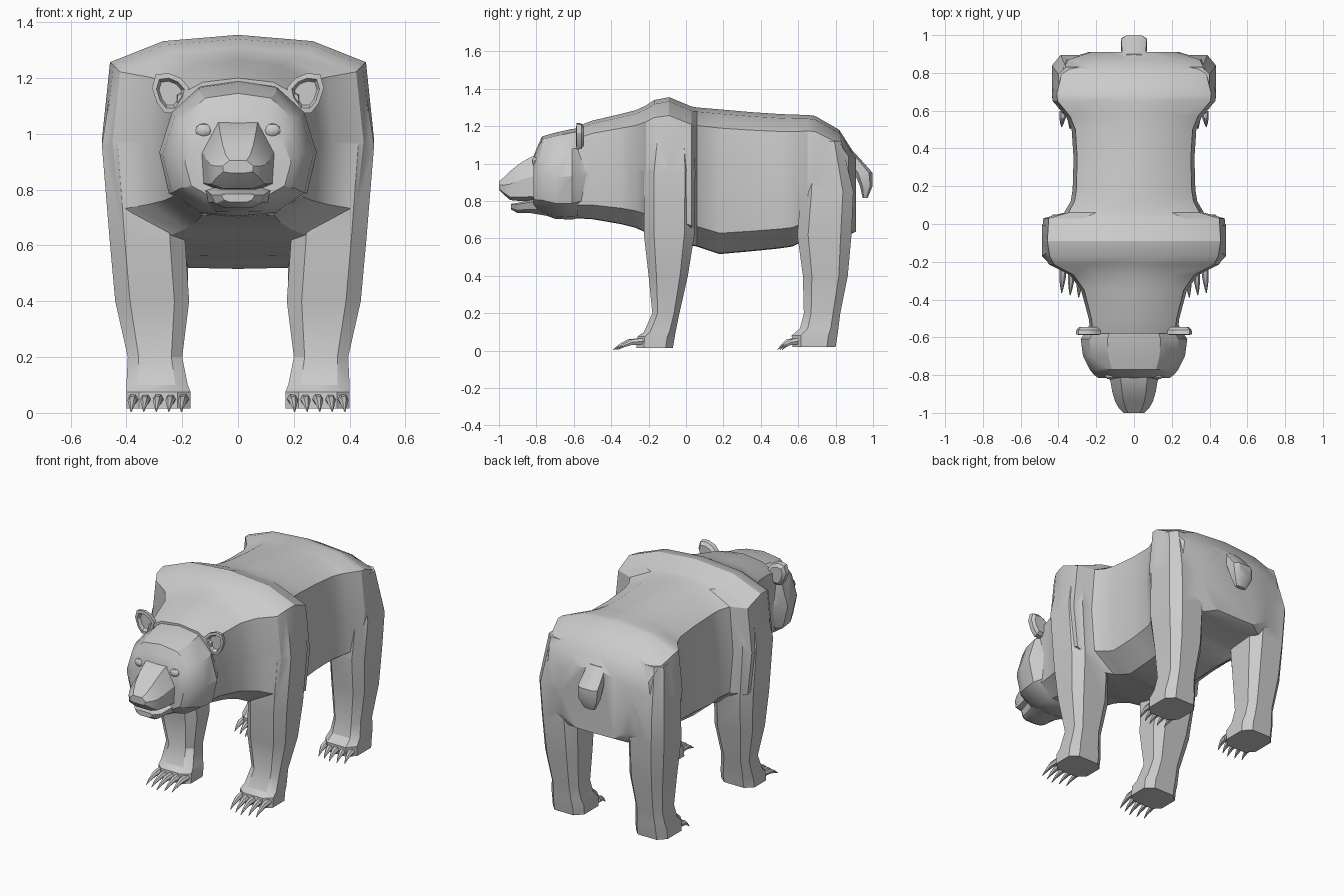
import bpy, bmesh, math
from mathutils import Vector

if "Cube" in bpy.data.objects:
    bpy.data.objects.remove(bpy.data.objects["Cube"])


def loft(name, rings):
    """Skin a list of equal-length point rings and close both ends."""
    bm = bmesh.new()
    vr = [[bm.verts.new(p) for p in r] for r in rings]
    n = len(vr[0])
    for a, b in zip(vr, vr[1:]):
        for i in range(n):
            j = (i + 1) % n
            bm.faces.new((a[i], a[j], b[j], b[i]))
    bm.faces.new(vr[0])
    bm.faces.new(vr[-1])
    bmesh.ops.recalc_face_normals(bm, faces=bm.faces)
    me = bpy.data.meshes.new(name)
    bm.to_mesh(me)
    bm.free()
    ob = bpy.data.objects.new(name, me)
    bpy.context.collection.objects.link(ob)
    return ob


def section(profile, y, zb, zt, hw):
    """Symmetric cross-section at y from a right-half profile (u, v), top to bottom."""
    right = [(u * hw, y, zb + v * (zt - zb)) for u, v in profile]
    return right + [(-x, yy, z) for x, yy, z in reversed(right[1:-1])]


def block(z, x0, x1, y0, y1, s=1, c=0.2):
    """Horizontal rectangle with chamfered corners."""
    cx, cy = c * (x1 - x0), c * (y1 - y0)
    pts = [(x0 + cx, y0), (x1 - cx, y0), (x1, y0 + cy), (x1, y1 - cy),
           (x1 - cx, y1), (x0 + cx, y1), (x0, y1 - cy), (x0, y0 + cy)]
    return [(s * x, y, z) for x, y in pts]


def smooth(ob, angle=30):
    bpy.ops.object.select_all(action='DESELECT')
    bpy.context.view_layer.objects.active = ob
    ob.select_set(True)
    bpy.ops.object.shade_smooth_by_angle(angle=math.radians(angle))


def unite(target, other):
    m = target.modifiers.new("union", 'BOOLEAN')
    m.operation, m.solver, m.object = 'UNION', 'EXACT', other
    bpy.context.view_layer.objects.active = target
    bpy.ops.object.modifier_apply(modifier=m.name)
    bpy.data.objects.remove(other)


BOXY = [(0, 1), (.55, .97), (.94, .87), (1, .5), (.94, .14), (.55, 0), (0, -.005)]
ROUND = [(0, 1), (.5, .96), (.84, .78), (1, .48), (.88, .18), (.5, .03), (0, 0)]

# torso: neck, shoulders, barrel and rump (y, bottom, top, half width)
body = loft("body", [section(BOXY, *r) for r in [
    (-.58, .71, 1.20, .23), (-.50, .705, 1.23, .24), (-.35, .68, 1.265, .28),
    (-.27, .66, 1.285, .34), (-.215, .635, 1.31, .45), (-.17, .62, 1.34, .475),
    (-.09, .60, 1.355, .488), (.03, .565, 1.305, .48), (.06, .56, 1.30, .37),
    (.12, .54, 1.295, .335), (.18, .52, 1.29, .325), (.35, .535, 1.275, .32),
    (.50, .55, 1.265, .33), (.57, .56, 1.262, .36), (.65, .60, 1.26, .43),
    (.69, .61, 1.255, .435), (.82, .62, 1.18, .40), (.87, .62, 1.10, .37),
    (.91, .64, 1.04, .24)]])

# head
unite(body, loft("head", [section(ROUND, *r) for r in [
    (-.50, .73, 1.20, .22), (-.57, .71, 1.19, .255), (-.61, .70, 1.185, .282),
    (-.70, .705, 1.165, .27), (-.77, .73, 1.145, .235), (-.795, .745, 1.09, .215),
    (-.815, .765, 1.04, .19)]]))

# legs (z, inner x, outer x, front y, back y)
FRONT = [(1.2, .2, .45, -.19, .03), (.96, .2, .488, -.225, .05),
         (.62, .19, .46, -.225, .045), (.4, .175, .44, -.2, .01),
         (.2, .2, .395, -.18, -.035), (.1, .18, .40, -.225, -.055),
         (.075, .17, .40, -.26, -.06), (.015, .17, .40, -.265, -.07)]
HIND = [(1.12, .2, .40, .645, .83), (.85, .2, .435, .615, .895),
        (.62, .18, .425, .595, .885), (.4, .18, .41, .625, .865),
        (.2, .20, .385, .63, .825), (.12, .19, .395, .61, .815),
        (.08, .18, .40, .565, .81), (.02, .18, .40, .57, .80)]
for s in (1, -1):
    for rings in (FRONT, HIND):
        unite(body, loft("leg", [block(*r, s) for r in rings]))

# tail
unite(body, loft("tail", [block(z, -w, w, y0, y1) for z, w, y0, y1 in [
    (1.06, .06, .83, .90), (.95, .068, .90, .998), (.88, .065, .93, .998),
    (.815, .035, .945, .97)]]))
smooth(body)

# muzzle with nose tip, and lower jaw
MUZZLE = [(0, 1), (.55, 1), (1, .55), (.95, .1), (.5, 0), (0, 0)]
smooth(loft("muzzle", [section(MUZZLE, *r) for r in [
    (-.78, .79, 1.05, .14), (-.83, .80, 1.035, .125), (-.89, .80, 1.0, .115),
    (-.94, .805, .96, .10), (-.975, .835, .925, .08), (-1.0, .86, .905, .055)]]))
JAW = [(0, 1), (.7, 1), (1, .85), (.85, .3), (.5, 0), (0, 0)]
smooth(loft("lower_jaw", [section(JAW, *r) for r in [
    (-.74, .72, .82, .15), (-.83, .735, .805, .11), (-.90, .735, .79, .095),
    (-.935, .755, .785, .06)]]))

EAR = [(.185, 1.125), (.175, 1.165), (.205, 1.20), (.25, 1.218), (.295, 1.212),
       (.308, 1.165), (.29, 1.11), (.262, 1.075), (.22, 1.075)]
for s in (1, -1):
    side = "left" if s > 0 else "right"

    # ear: cupped shell, rim at the front with a sunken middle
    def ear_ring(k, y):
        return [(s * (.245 + (x - .245) * k), y, 1.145 + (z - 1.145) * k) for x, z in EAR]
    smooth(loft(side + "_ear", [ear_ring(.7, -.545), ear_ring(.95, -.56),
                                ear_ring(1, -.585), ear_ring(.75, -.587),
                                ear_ring(.6, -.567)]))

    # eye
    bpy.ops.mesh.primitive_uv_sphere_add(segments=10, ring_count=6, radius=.03,
                                         location=(s * .122, -.803, 1.012))
    eye = bpy.context.object
    eye.name = side + "_eye"
    eye.scale = (1.1, .7, .85)
    smooth(eye)

    # nostril
    smooth(loft(side + "_nostril", [
        [(s * (.045 + r * math.cos(a)), y, .865 + 1.4 * r * math.sin(a))
         for a in [k * math.pi / 3 for k in range(6)]]
        for y, r in ((-.95, .016), (-.985, .012))]))

    # claws: five bent spikes per foot
    for foot, y in (("front", -.25), ("hind", .575)):
        reach = .14 if foot == "front" else .085
        for i in range(5):
            x = .195 + i * .045
            yo = y + .012 * abs(i - 2)
            rings = []
            for t, z, r in ((0, .05, .02), (.45, .045, .017), (.75, .027, .01), (1, .005, .002)):
                c = Vector((s * (x + .008 * t), yo - reach * t, z))
                rings.append([c + Vector((r * math.cos(a), 0, r * math.sin(a)))
                              for a in [k * math.pi / 3 for k in range(6)]])
            smooth(loft(f"{side}_{foot}_claw_{i + 1}", rings))
